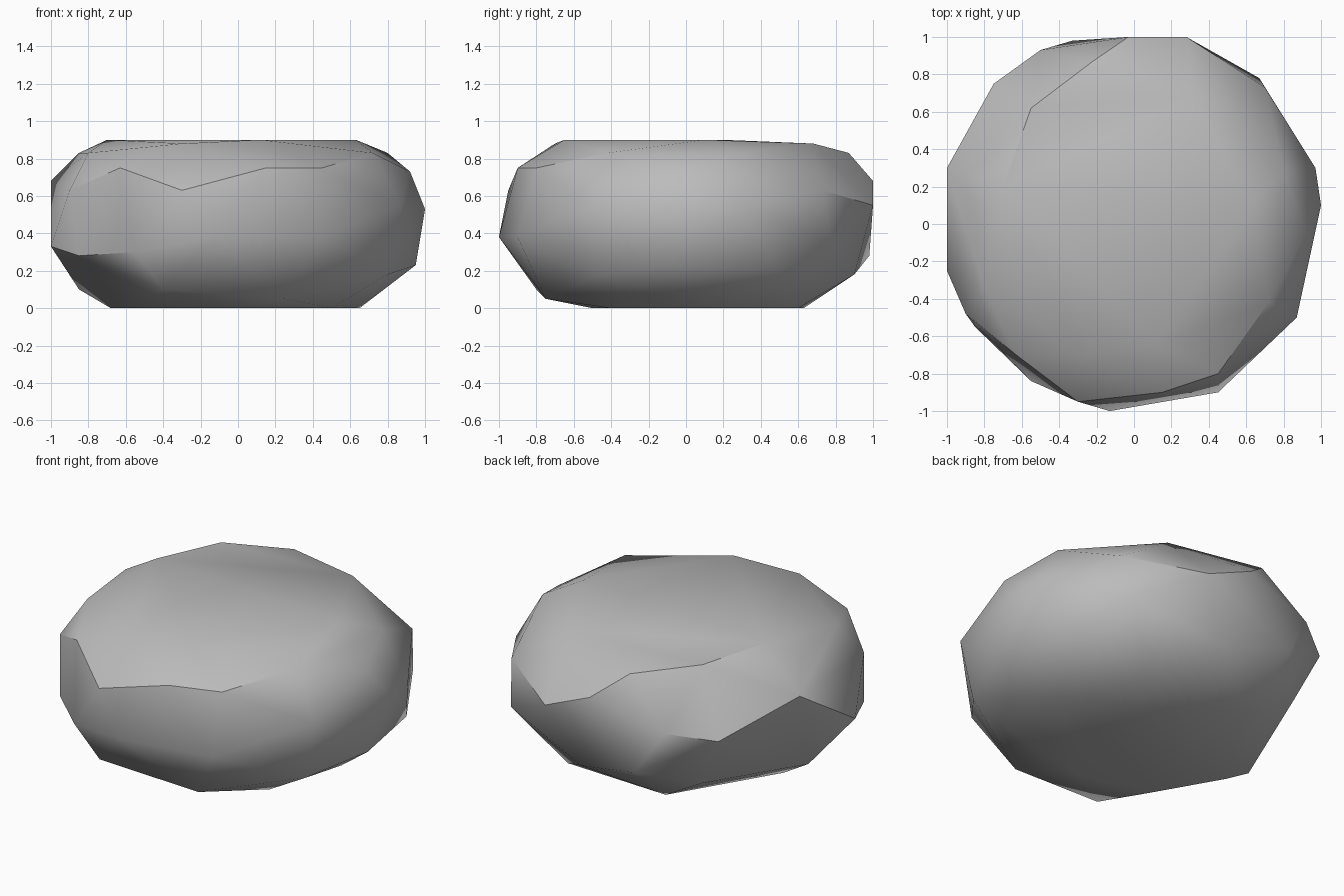
import bpy
import bmesh
from math import radians

# Remove only the default object
default_object = bpy.data.objects.get("Cube")
if default_object is not None:
    bpy.data.objects.remove(default_object, do_unlink=True)


def make_material(name, grey):
    """Create one flat, matte stone colour."""
    material = bpy.data.materials.new(name)
    material.use_nodes = True
    colour = (grey, grey, grey, 1)
    material.diffuse_color = colour
    shader = material.node_tree.nodes["Principled BSDF"]
    shader.inputs["Base Color"].default_value = colour
    shader.inputs["Roughness"].default_value = 1
    return material


def make_faceted_stone(name, tiers, material, smooth_angle):
    """Wrap a chipped skin around the corner points of every tier."""
    mesh = bpy.data.meshes.new(name)
    stone = bpy.data.objects.new(name, mesh)
    bpy.context.collection.objects.link(stone)

    bm = bmesh.new()
    for tier in tiers:
        for corner in tier:
            bm.verts.new(corner)
    hull = bmesh.ops.convex_hull(bm, input=bm.verts[:])
    unused = set(hull["geom_interior"]) | set(hull["geom_unused"])
    loose = [item for item in unused if isinstance(item, bmesh.types.BMVert)]
    bmesh.ops.delete(bm, geom=loose, context="VERTS")
    bmesh.ops.recalc_face_normals(bm, faces=bm.faces[:])
    bm.to_mesh(mesh)
    bm.free()
    mesh.materials.append(material)

    # Soften shallow facets while the chipped ridges stay crisp
    bpy.ops.object.select_all(action="DESELECT")
    stone.select_set(True)
    bpy.context.view_layer.objects.active = stone
    bpy.ops.object.shade_smooth_by_angle(angle=smooth_angle)
    return stone


# Flat resting face
base = [(-.68, 0, 0), (-.45, -.4, 0), (0, -.5, 0), (.5, -.4, 0),
        (.65, .1, 0), (.4, .6, 0), (-.3, .63, 0)]

# Undercut ridge
undercut = [(.25, -.75, .05), (-.4, -.8, .1), (-.85, 0, .1),
            (-.6, .7, .18), (.1, .9, .18), (.82, .5, .2),
            (.95, -.07, .23), (.8, -.47, .18)]

# Widest band
girdle = [(-.13, -1, .38), (.45, -.9, .38), (.87, -.5, .55),
          (1, .1, .53), (.97, .3, .53), (.67, .78, .35),
          (.28, 1, .55), (-.33, .98, .28), (-.75, .75, .5),
          (-1, .3, .68), (-1, -.25, .33), (-.85, -.55, .28),
          (-.55, -.84, .3)]

# Shoulder ridge
shoulder = [(-.9, -.48, .63), (-.63, -.7, .75), (-.3, -.95, .63),
            (.15, -.9, .75), (.45, -.8, .75), (.72, -.42, .83),
            (.92, -.05, .73), (.8, .28, .83), (.7, .73, .63),
            (-.03, 1, .68), (-.22, .87, .83), (-.5, .93, .55)]

# Flat crown
crown = [(-.3, -.7, .88), (.12, -.65, .9), (.63, .1, .9),
         (.32, .68, .88), (-.55, .62, .88), (-.7, .2, .9),
         (-.85, .1, .83), (-.8, -.35, .83)]

stone_grey = make_material("stone_grey", .5)
make_faceted_stone("river_stone", [base, undercut, girdle, shoulder, crown],
                   stone_grey, radians(32))
